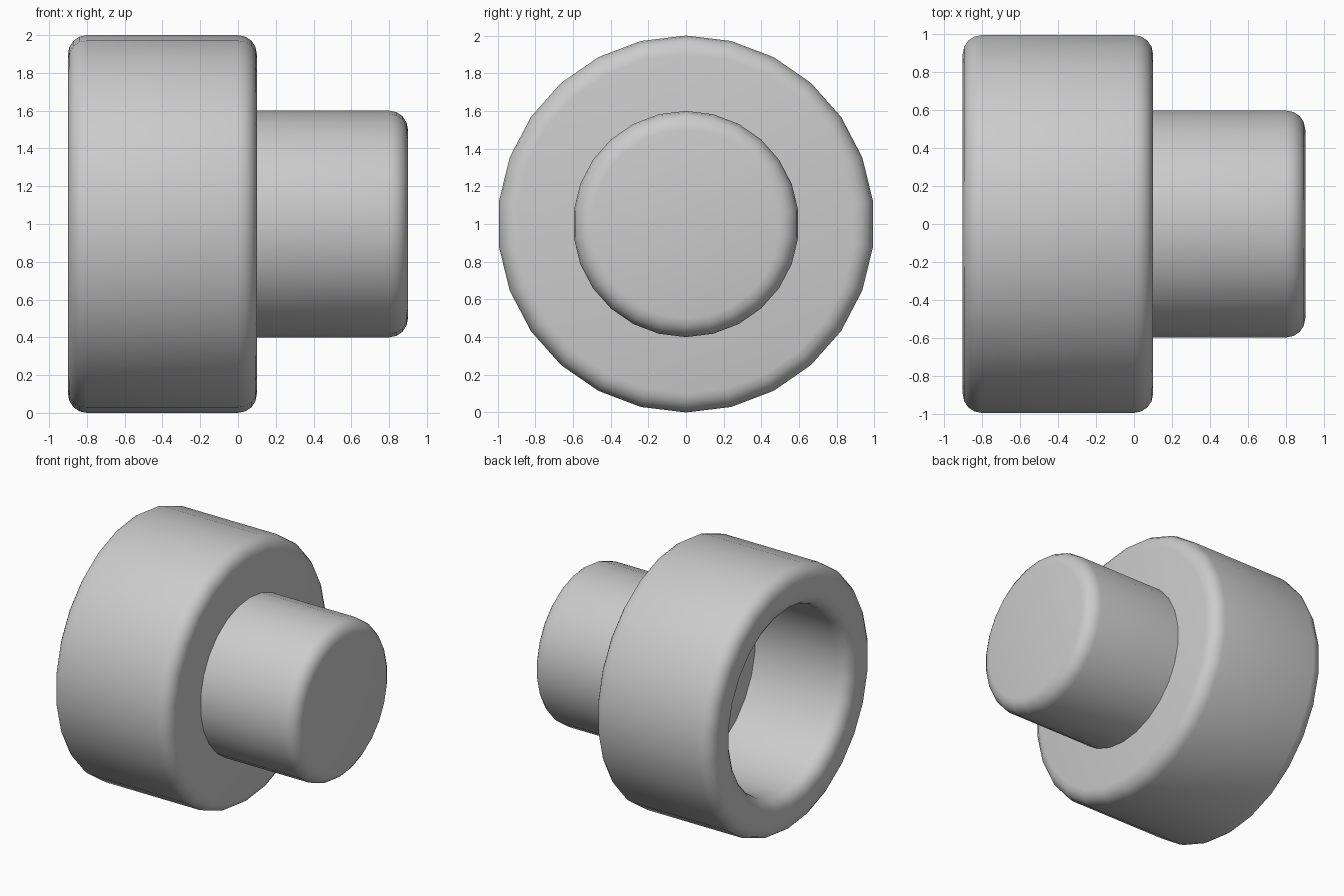
import bpy, bmesh, math
from mathutils import Matrix, Vector

SIDES = 26
ROUND = 0.1
AXIS_HEIGHT = 1.0

cube = bpy.data.objects.get("Cube")
if cube:
    bpy.data.objects.remove(cube, do_unlink=True)

# One plain grey for the whole fitting
grey = bpy.data.materials.new("plain grey")
grey.use_nodes = True
colour = (0.6, 0.6, 0.6, 1)
grey.diffuse_color = colour
grey.node_tree.nodes["Principled BSDF"].inputs["Base Color"].default_value = colour


def corner(x, r, start, steps=4):
    """Quarter-round of profile points (x, radius) about a centre."""
    angles = [math.radians(start - 90 * i / steps) for i in range(steps + 1)]
    return [(x + ROUND * math.cos(a), r + ROUND * math.sin(a)) for a in angles]


def turned(name, profile):
    """Revolve a profile, running from axis to axis, about the x axis."""
    bm = bmesh.new()
    verts = [bm.verts.new((x, 0, r)) for x, r in profile]
    edges = [bm.edges.new(pair) for pair in zip(verts, verts[1:])]
    bmesh.ops.spin(bm, geom=verts + edges, cent=(0, 0, 0), axis=(1, 0, 0),
                   angle=math.tau, steps=SIDES, use_duplicate=False)
    bmesh.ops.remove_doubles(bm, verts=bm.verts, dist=0.0005)
    bmesh.ops.recalc_face_normals(bm, faces=bm.faces)
    bmesh.ops.transform(bm, matrix=Matrix.Translation(Vector((0, 0, AXIS_HEIGHT))),
                        verts=bm.verts)
    mesh = bpy.data.meshes.new(name)
    bm.to_mesh(mesh)
    bm.free()
    mesh.materials.append(grey)
    obj = bpy.data.objects.new(name, mesh)
    bpy.context.collection.objects.link(obj)
    bpy.ops.object.select_all(action="DESELECT")
    obj.select_set(True)
    bpy.context.view_layer.objects.active = obj
    bpy.ops.object.shade_smooth_by_angle(angle=math.radians(40))
    return obj


# Wide cup: bore floor, bore, rounded rim, outer wall, rounded shoulder, front face
turned("socket_cup",
       [(-0.1, 0), (-0.1, 0.7)]
       + corner(-0.8, 0.8, 270)
       + corner(-0.8, 0.9, 180)
       + corner(0, 0.9, 90)
       + [(0.1, 0)])

# Narrow plug with a rounded end, its root sunk into the cup wall
turned("plug_stub",
       [(0, 0), (0, 0.6)] + corner(0.8, 0.5, 90) + [(0.9, 0)])
